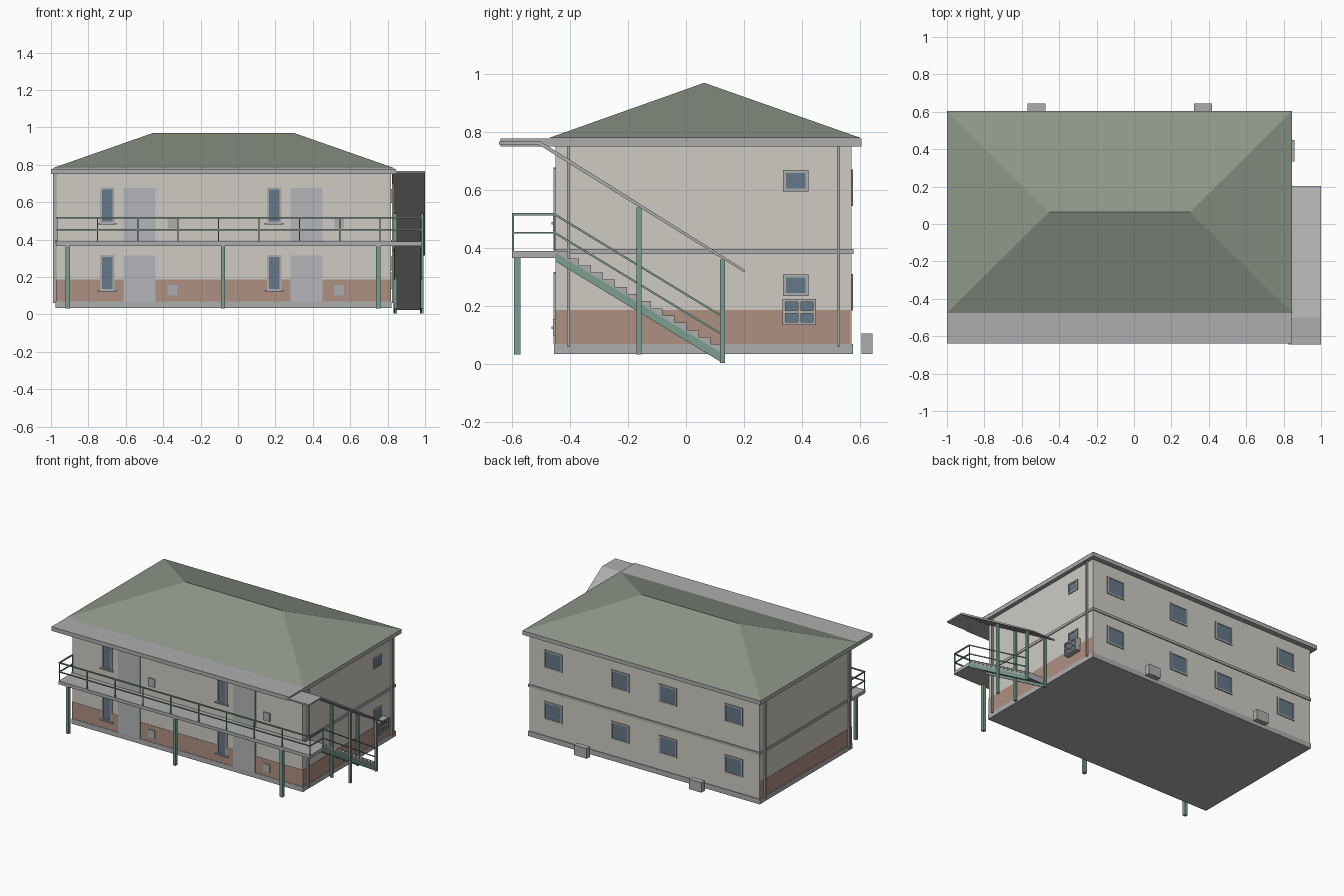
import bpy, bmesh, math
from mathutils import Vector

if "Cube" in bpy.data.objects:
    bpy.data.objects.remove(bpy.data.objects["Cube"])


def mat(name, r, g, b):
    m = bpy.data.materials.new(name)
    m.diffuse_color = (r, g, b, 1)
    m.use_nodes = True
    m.node_tree.nodes["Principled BSDF"].inputs["Base Color"].default_value = m.diffuse_color
    return m


WALL = mat("plaster", 0.62, 0.60, 0.55)
BRICK = mat("brick", 0.42, 0.28, 0.22)
GREEN = mat("green_paint", 0.20, 0.34, 0.28)
ROOF = mat("roof_green", 0.27, 0.31, 0.25)
GLASS = mat("glass", 0.13, 0.19, 0.25)
DOOR = mat("door_grey", 0.45, 0.46, 0.48)
GREY = mat("grey", 0.42, 0.42, 0.42)


def mesh(name, verts, faces, m):
    me = bpy.data.meshes.new(name)
    me.from_pydata(verts, [], faces)
    bm = bmesh.new()
    bm.from_mesh(me)
    bmesh.ops.recalc_face_normals(bm, faces=bm.faces)
    bm.to_mesh(me)
    bm.free()
    me.materials.append(m)
    ob = bpy.data.objects.new(name, me)
    bpy.context.collection.objects.link(ob)
    return ob


def box(name, x, y, z, m):
    v = [(a, b, c) for a in x for b in y for c in z]
    f = [(0, 1, 3, 2), (4, 6, 7, 5), (0, 4, 5, 1), (2, 3, 7, 6), (0, 2, 6, 4), (1, 5, 7, 3)]
    return mesh(name, v, f, m)


def extrude_x(name, profile, x0, x1, m):
    n = len(profile)
    v = [(x, y, z) for x in (x0, x1) for y, z in profile]
    f = [tuple(range(n)), tuple(range(n, 2 * n))]
    f += [(i, (i + 1) % n, n + (i + 1) % n, n + i) for i in range(n)]
    return mesh(name, v, f, m)


def bar(name, a, b, x, t, m):
    # sloping bar in the yz plane, square section t
    h = t / 2
    extrude_x(name, [(a[0], a[1] - h), (b[0], b[1] - h), (b[0], b[1] + h), (a[0], a[1] + h)],
              x - h, x + h, m)


# window on a wall: axis 'y' or 'x', d = outward direction, w = wall plane
def window(name, axis, w, d, u, z, fr=0.01):
    def part(n, uu, zz, depth, m):
        p = sorted((w - d * 0.004, w + d * depth))
        if axis == 'y':
            box(n, uu, p, zz, m)
        else:
            box(n, p, uu, zz, m)
    part(name + "_glass", u, z, 0.003, GLASS)
    for i in (0, 1):
        e = u[i] - fr * i
        part(name + "_jamb", (e, e + fr), z, 0.006, GREY)
        e = z[i] - fr * i
        part(name + "_rail", u, (e, e + fr), 0.006, GREY)


# building body
XL, XR, YF, YB = -0.97, 0.817, -0.45, 0.57
box("walls", (XL, XR), (YF, YB), (0.04, 0.755), WALL)
box("brick_band", (XL - 0.002, XR + 0.002), (YF - 0.002, YB - 0.003), (0.06, 0.187), BRICK)
box("plinth", (XL - 0.005, XR + 0.005), (YF - 0.005, YB + 0.005), (0.035, 0.07), GREY)
box("floor_band", (XL - 0.006, XR + 0.006), (YF, YB + 0.007), (0.38, 0.398), GREY)

# roof
box("eaves", (-1, 0.845), (-0.64, 0.605), (0.75, 0.778), GREY)
b = [(-1, -0.475), (0.845, -0.475), (0.845, 0.605), (-1, 0.605)]
hip = mesh("hip_roof", [(x, y, 0.779) for x, y in b] + [(-0.455, 0.063, 0.97), (0.3, 0.063, 0.97)],
           [(0, 1, 5, 4), (1, 2, 5), (2, 3, 4, 5), (3, 0, 4), (3, 2, 1, 0)], ROOF)

# front openings, repeated by floor and unit
for z in (0.0, 0.36):
    for x in (0.0, 0.893):
        window("front_window", 'y', YF, -1, (x - 0.738, x - 0.66), (z + 0.127, z + 0.318))
        box("window_sill", (x - 0.75, x - 0.65), (YF - 0.013, YF), (z + 0.122, z + 0.13), GREY)
        box("door", (x - 0.612, x - 0.44), (YF - 0.006, YF), (max(z + 0.07, 0.07) if z == 0 else 0.39, z + 0.315), DOOR)
        box("meter_box", (x - 0.377, x - 0.327), (YF - 0.008, YF), (z + 0.1, z + 0.157), GREY)
    for x in (0.63, 0.11, -0.26, -0.77):
        window("back_window", 'y', YB, 1, (x - 0.07, x + 0.07), (z + 0.185, z + 0.312))
    window("side_window", 'x', XR, 1, (0.335, 0.422), (z + 0.235, z + 0.31))

# window unit on the right wall
box("side_unit", (XR, 0.85), (0.336, 0.446), (0.138, 0.222), GLASS)
for y in (0.333, 0.386, 0.438):
    box("side_unit_upright", (XR, 0.857), (y, y + 0.01), (0.135, 0.225), GREY)
for z in (0.135, 0.175, 0.215):
    box("side_unit_bar", (XR, 0.857), (0.333, 0.448), (z, z + 0.01), GREY)

# outdoor condensers
for x in (-0.57, 0.32):
    box("condenser", (x, x + 0.097), (0.605, 0.643), (0.035, 0.106), GREY)

# downpipes
for x in (XL - 0.012, XR + 0.012):
    for y in (-0.405, 0.525):
        box("downpipe", (x - 0.006, x + 0.006), (y - 0.005, y + 0.005), (0.06, 0.75), GREY)

# balcony with columns and railing
box("balcony_slab", (-0.972, 0.98), (-0.6, YF), (0.367, 0.39), GREY)
for x in (-0.91, -0.08, 0.75):
    box("balcony_column", (x - 0.011, x + 0.011), (-0.593, -0.571), (0.033, 0.37), GREEN)
for i in range(10):
    x = -0.968 + i * 0.216
    box("railing_post", (x - 0.003, x + 0.003), (-0.599, -0.593), (0.385, 0.52), GREEN)
for z, t in ((0.517, 0.008), (0.453, 0.006)):
    box("front_rail", (-0.972, 0.98), (-0.6, -0.592), (z - t / 2, z + t / 2), GREEN)
    for x in (-0.968, 0.976):
        box("end_rail", (x - 0.004, x + 0.004), (-0.6, YF), (z - t / 2, z + t / 2), GREEN)
for x in (-0.968, 0.976):
    box("end_post", (x - 0.003, x + 0.003), (-0.455, -0.449), (0.385, 0.52), GREEN)

# stair: saw-tooth treads between two stringers
N = 14
dy, dz = 0.575 / N, 0.345 / N
steps = []
for i in range(N):
    steps += [(YF + i * dy, 0.39 - i * dz), (YF + (i + 1) * dy, 0.39 - i * dz)]
under = [(0.125, 0.025), (YF, 0.372)]
extrude_x("stair_treads", steps + under, 0.838, 0.975, GREY)
for x in (0.832, 0.972):
    extrude_x("stair_stringer", [(YF, 0.385), (0.125, 0.037), (0.125, 0.005), (YF, 0.355)],
              x, x + 0.008, GREEN)
for z0, z1 in ((0.515, 0.165), (0.452, 0.102)):
    bar("stair_rail", (YF, z0), (0.125, z1), 0.978, 0.008, GREEN)

# stair posts and canopy
for x in (0.842, 0.985):
    box("canopy_post", (x - 0.008, x + 0.008), (-0.17, -0.154), (0.033, 0.54), GREEN)
    box("canopy_post", (x - 0.008, x + 0.008), (0.118, 0.134), (0.005, 0.362), GREEN)
extrude_x("stair_canopy", [(-0.644, 0.757), (-0.508, 0.757), (0.202, 0.316), (0.202, 0.326),
                           (-0.5, 0.767), (-0.644, 0.767)], 0.825, 1.0, GREY)
